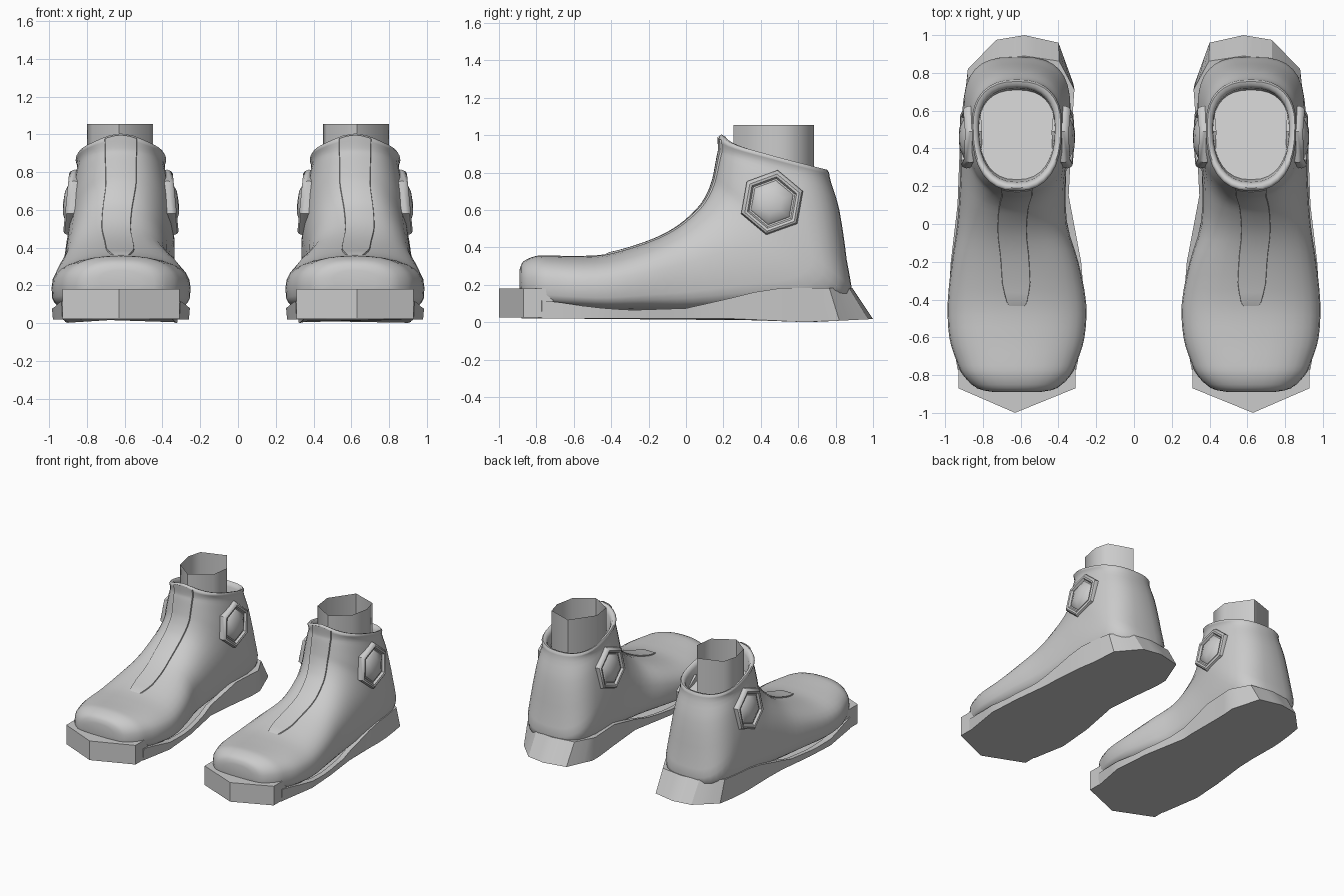
import bpy, bmesh
from math import sin, cos, pi, radians, exp

if "Cube" in bpy.data.objects:
    bpy.data.objects.remove(bpy.data.objects["Cube"])

grey = bpy.data.materials.new("plain grey")
grey.use_nodes = True
COLOUR = (0.6, 0.6, 0.6, 1)
grey.diffuse_color = COLOUR
grey.node_tree.nodes["Principled BSDF"].inputs["Base Color"].default_value = COLOUR
CENTRE = 0.62


def loft(name, rings, closed=True, caps=(), angle=35):
    """Skin rows of points, once for each foot."""
    for label, side in (("left", 1), ("right", -1)):
        bm = bmesh.new()
        rows = [[bm.verts.new((side * (CENTRE + x), y, z)) for x, y, z in r] for r in rings]
        n = len(rows[0])
        for a, b in zip(rows, rows[1:]):
            for i in range(n if closed else n - 1):
                j = (i + 1) % n
                bm.faces.new((a[i], a[j], b[j], b[i]))
        for k in caps:
            bm.faces.new(rows[k])
        bmesh.ops.remove_doubles(bm, verts=bm.verts, dist=0.0001)
        bmesh.ops.recalc_face_normals(bm, faces=bm.faces)
        mesh = bpy.data.meshes.new(f"{label}_{name}")
        bm.to_mesh(mesh)
        bm.free()
        mesh.materials.append(grey)
        ob = bpy.data.objects.new(mesh.name, mesh)
        bpy.context.collection.objects.link(ob)
        bpy.ops.object.select_all(action='DESELECT')
        ob.select_set(True)
        bpy.context.view_layer.objects.active = ob
        bpy.ops.object.shade_smooth_by_angle(angle=radians(angle))


# Boot sections, fanning from toe to collar:
# top y, top z, bottom y, bottom z, half width, x shift, lower squareness
SECTIONS = [
    (-.89, .28, -.89, .18, .12, 0, 3),
    (-.87, .325, -.87, .12, .21, 0, 3),
    (-.80, .355, -.80, .09, .285, 0, 4),
    (-.72, .357, -.72, .08, .322, 0, 4),
    (-.60, .355, -.60, .07, .358, 0, 4),
    (-.42, .365, -.42, .06, .367, 0, 4),
    (-.20, .43, -.20, .06, .335, .01, 4),
    (-.05, .505, .05, .06, .29, .025, 4),
    (.06, .60, .40, .08, .28, .02, 4),
    (.11, .67, .70, .08, .285, .01, 3.5),
    (.14, .74, .875, .14, .285, 0, 3),
    (.155, .80, .86, .33, .275, 0, 2.8),
    (.17, .88, .82, .60, .25, 0, 2.5),
    (.178, .92, .775, .75, .232, 0, 2.4),
    (.175, .95, .765, .80, .24, 0, 2.4),
]
UPPER = 2.4
MID = 0.42


def section(s):
    """Catmull-Rom blend of the sections."""
    i = min(int(s), len(SECTIONS) - 2)
    t = s - i
    a, b, c, d = (SECTIONS[max(0, min(len(SECTIONS) - 1, i + k))] for k in (-1, 0, 1, 2))
    return [q + t / 2 * (r - p + t * (2 * p - 5 * q + 4 * r - e + t * (3 * (q - r) + e - p)))
            for p, q, r, e in zip(a, b, c, d)]


def outline(sec, tongue=0, n=32):
    ty, tz, by, bz, w, dx, low = sec
    pts = []
    for k in range(n):
        c, s = cos(2 * pi * k / n), sin(2 * pi * k / n)
        p = UPPER if s > 0 else low
        x = w * abs(c) ** (2 / p) * (1 if c > 0 else -1)
        f = MID + ((1 - MID) if s > 0 else -MID) * abs(s) ** (2 / p)
        lift = tongue * exp(-(x / .13) ** 2) if s > 0 else 0
        pts.append((x + dx, by + (ty - by) * f, bz + (tz - bz) * f + lift))
    return pts


last = len(SECTIONS) - 1
shell = [outline(section(k / 3), .045 * max(0, k / 3 - last + 1)) for k in range(3 * last + 1)]
# Rolled collar and lining
for sec, lift in (((.19, .96, .755, .815, .232, 0, 2.4), .045),
                  ((.21, .957, .735, .81, .215, 0, 2.4), .035),
                  ((.222, .93, .72, .785, .202, 0, 2.4), .02),
                  ((.235, .82, .71, .68, .20, 0, 2.4), 0)):
    shell.append(outline(sec, lift))
loft("boot_upper", shell, caps=(0, -1), angle=60)

# Raised front strip that follows the boot surface
strip = []
steps = 40
for k in range(steps + 1):
    t = k / steps
    ty, tz, by, bz, w, dx, low = section(4.8 + (last - 4.8) * t)
    half = (.076 + .012 * t) * min(1, .35 + (k / 3) ** .5 * .65)
    row = []
    for u in (-1, -.95, -.5, 0, .5, .95, 1):
        x = u * half
        f = MID + (1 - MID) * (1 - (abs(x) / w) ** UPPER) ** (1 / UPPER)
        up = -.01 if abs(u) == 1 or k == 0 else .008
        f += up / ((ty - by) ** 2 + (tz - bz) ** 2) ** .5
        lift = .045 * max(0, t * (last - 4.8) - (last - 5.8)) * exp(-(x / .13) ** 2)
        row.append((x + dx, by + (ty - by) * f, bz + (tz - bz) * f + lift))
    strip.append(row)
loft("front_strip", strip, closed=False)

# Sole with a raised, flared heel
SOLE = [(-.04, 1), (-.22, .96), (-.30, .74), (-.285, .45), (-.27, .15), (-.335, -.2),
        (-.36, -.5), (-.31, -.77), (-.15, -.88), (.15, -.88), (.31, -.77), (.36, -.45),
        (.345, -.2), (.31, .1), (.295, .5), (.26, .82), (.11, .975)]
HEIGHTS = [(-1, .13), (-.73, .115), (-.5, .08), (-.3, .065), (0, .075), (.2, .12), (.45, .182), (2, .182)]


def sole_top(y):
    for (a, za), (b, zb) in zip(HEIGHTS, HEIGHTS[1:]):
        if y <= b:
            return za + (zb - za) * (y - a) / (b - a)


# Subdivide the outline so the top edge can follow its slope
fine = []
for (ax, ay), (bx, by) in zip(SOLE, SOLE[1:] + SOLE[:1]):
    fine += [(ax + (bx - ax) * k / 3, ay + (by - ay) * k / 3) for k in range(3)]
base = [(x, y, .02 - .02 * max(0, 1 - abs(y - .65) / .4)) for x, y in fine]
top = [(x * 1.015, y - .11 * max(0, (y - .65) / .35), sole_top(y)) for x, y in fine]
inner = [(x * .85, y * .9, z - .01) for x, y, z in top]
loft("sole", [base, top, inner], caps=(0,), angle=30)

# Pointed toe block
BLOCK = [(.01, -1), (.31, -.87), (.31, -.71), (-.31, -.71), (-.31, -.87)]
loft("toe_block", [[(x, y, z) for x, y in BLOCK] for z in (.025, .18)], caps=(0, -1), angle=20)

# Open leg tube with an uneven outline
LEG = [(-.04, .685), (-.17, .50), (-.15, .35), (.01, .255), (.15, .36), (.18, .51), (.15, .62)]
loft("leg_tube", [[(x, y, z) for x, y in LEG] for z in (.5, 1.055)], caps=(0,), angle=60)

# Six-sided side buckles: rim, groove and domed middle (radius, outward distance)
PROFILE = [(.165, .2), (.176, .262), (.168, .282), (.155, .29), (.14, .286), (.13, .27),
           (.12, .27), (.112, .28), (.06, .302), (0, .306)]
for place, out in (("outer", 1), ("inner", -1)):
    rings = []
    for r, h in PROFILE:
        ring = []
        for k in range(6):
            a = pi / 3 * k + radians(80)
            y, z = r * cos(a), r * sin(a)
            ring.append((out * (h - z * .1), .46 + y, .64 + z))
        rings.append(ring)
    loft(place + "_buckle", rings, caps=(0,))
